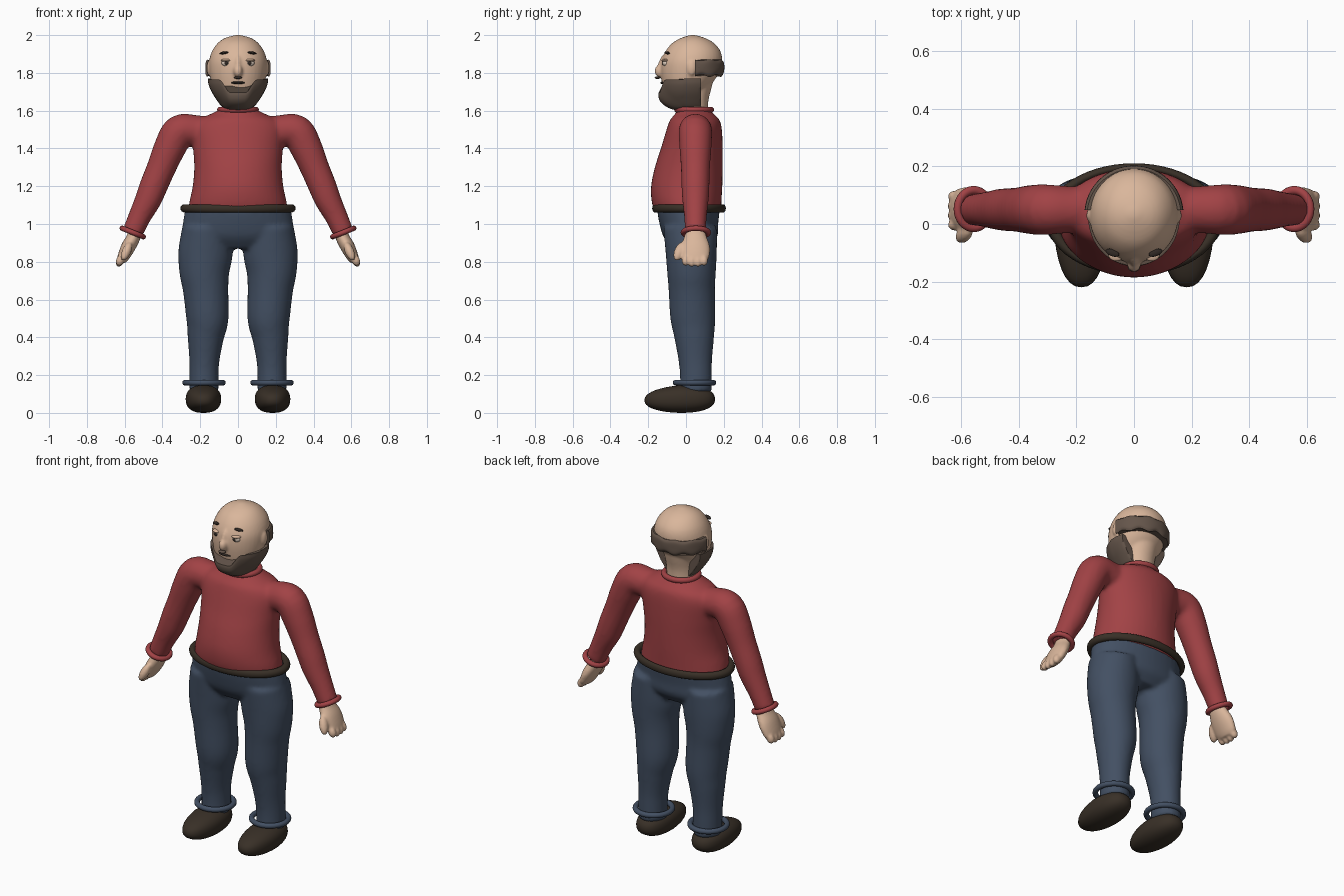
import bpy, bmesh, math
from mathutils import Vector, Matrix, Euler

cube = bpy.data.objects.get("Cube")
if cube:
    bpy.data.objects.remove(cube, do_unlink=True)


def material(name, *rgb):
    m = bpy.data.materials.new(name)
    m.use_nodes = True
    m.diffuse_color = (*rgb, 1)
    m.node_tree.nodes["Principled BSDF"].inputs["Base Color"].default_value = (*rgb, 1)
    return m


SKIN = material("skin", 0.70, 0.47, 0.33)
RED = material("red_wool", 0.36, 0.055, 0.06)
BLUE = material("blue_denim", 0.056, 0.08, 0.125)
LEATHER = material("dark_leather", 0.04, 0.029, 0.02)
HAIR = material("brown_hair", 0.13, 0.092, 0.07)
EYE = material("eye_white", 0.72, 0.60, 0.50)
DARK = material("dark_brown", 0.03, 0.022, 0.018)


def loft(bm, rings, n=40, steps=4):
    """Closed tube through rings (z, y_front, y_back, half_width, x), rounded between them."""
    pts = [Vector(r if len(r) == 5 else (*r, 0)) for r in rings]
    pts = [2 * pts[0] - pts[1]] + pts + [2 * pts[-1] - pts[-2]]
    loops = []
    for i in range(1, len(pts) - 2):
        a, b, c, d = pts[i - 1:i + 3]
        last = i == len(pts) - 3
        for k in range(steps + last):
            t = k / steps
            p = 0.5 * (2 * b + (c - a) * t + (2 * a - 5 * b + 4 * c - d) * t * t
                       + (3 * b - a - 3 * c + d) * t ** 3)
            v = 0.5 * ((c - a) + 2 * (2 * a - 5 * b + 4 * c - d) * t + 3 * (3 * b - a - 3 * c + d) * t * t)
            side = Vector((v[0], 0, -v[4])).normalized()
            mid = Vector((p[4], (p[1] + p[2]) / 2, p[0]))
            ry = (p[2] - p[1]) / 2
            loops.append([bm.verts.new(mid + side * (p[3] * math.cos(q)) + Vector((0, ry * math.sin(q), 0)))
                          for q in (2 * math.pi * j / n for j in range(n))])
    for lo, hi in zip(loops, loops[1:]):
        for j in range(n):
            bm.faces.new((lo[j], lo[(j + 1) % n], hi[(j + 1) % n], hi[j]))
    bm.faces.new(loops[0])
    bm.faces.new(loops[-1])


def blob(bm, centre, radii, rot=(0, 0, 0)):
    m = Matrix.LocRotScale(Vector(centre), Euler(rot), Vector(radii))
    bmesh.ops.create_uvsphere(bm, u_segments=28, v_segments=18, radius=1, matrix=m)


def part(name, mat, bm, voxel=0, smooth=5):
    bmesh.ops.recalc_face_normals(bm, faces=bm.faces)
    mesh = bpy.data.meshes.new(name)
    bm.to_mesh(mesh)
    bm.free()
    mesh.materials.append(mat)
    ob = bpy.data.objects.new(name, mesh)
    bpy.context.collection.objects.link(ob)
    bpy.ops.object.select_all(action='DESELECT')
    ob.select_set(True)
    bpy.context.view_layer.objects.active = ob
    bpy.ops.object.shade_smooth_by_angle(angle=math.radians(50))
    if voxel:
        for p in mesh.polygons:
            p.use_smooth = True
        r = ob.modifiers.new("blend", 'REMESH')
        r.mode, r.voxel_size, r.use_smooth_shade = 'VOXEL', voxel, True
        s = ob.modifiers.new("soften", 'SMOOTH')
        s.factor, s.iterations = 0.5, smooth
    return ob


def blob_part(name, mat, centre, radii, rot=(0, 0, 0)):
    bm = bmesh.new()
    blob(bm, centre, radii, rot)
    return part(name, mat, bm)


def band(name, mat, centre, rx, ry, thick, tilt=0):
    bpy.ops.mesh.primitive_torus_add(location=centre, rotation=(0, tilt, 0), major_radius=rx,
                                     minor_radius=thick, major_segments=56, minor_segments=14)
    ob = bpy.context.object
    ob.name = name
    ob.scale.y = ry / rx
    ob.data.materials.append(mat)
    bpy.ops.object.shade_smooth()


SIDES = (("left", 1), ("right", -1))

# Sweater: torso and both arms blended together
bm = bmesh.new()
loft(bm, [(1.06, -.165, .185, .265), (1.12, -.182, .188, .257), (1.2, -.185, .192, .24),
          (1.3, -.165, .194, .232), (1.4, -.133, .194, .238), (1.5, -.103, .19, .245),
          (1.55, -.085, .178, .215), (1.58, -.06, .15, .15), (1.61, -.04, .12, .09)])
arm = [(.12, 1.48, .08), (.23, 1.495, .082), (.31, 1.49, .088), (.358, 1.41, .085), (.405, 1.3, .077),
       (.447, 1.2, .074), (.475, 1.13, .07), (.52, 1.04, .06), (.558, .955, .055)]
for _, s in SIDES:
    loft(bm, [(z, .05 - r, .05 + r, r, s * x) for x, z, r in arm])
part("sweater", RED, bm, .012)
band("collar", RED, (0, .043, 1.605), .095, .09, .016)

# Trousers: hips and both legs blended together
bm = bmesh.new()
loft(bm, [(1.08, -.155, .18, .28), (1.0, -.14, .17, .292), (.93, -.118, .165, .295), (.87, -.07, .12, .2)])
for _, s in SIDES:
    loft(bm, [(z, f, b, w, s * x) for z, f, b, w, x in (
        (.98, -.12, .165, .13, .165), (.85, -.108, .163, .144, .172), (.75, -.1, .158, .133, .178),
        (.65, -.092, .153, .12, .171), (.5, -.083, .155, .112, .162), (.4, -.062, .148, .096, .171),
        (.28, -.04, .138, .08, .178), (.2, -.032, .137, .077, .18), (.11, -.032, .137, .077, .18))])
part("trousers", BLUE, bm, .012)
band("belt", LEATHER, (0, .016, 1.083), .283, .181, .022)

for side, s in SIDES:
    # Shoe: rounded, toe lower and narrower than the heel
    bm = bmesh.new()
    blob(bm, (0, 0, 0), (1, 1, 1))
    for v in bm.verts:
        c = Vector([math.copysign(abs(q) ** .85, q) for q in v.co])
        toe = max(0, -c.y)
        v.co = (s * .183 + c.x * (.094 - .014 * toe), -.033 + c.y * .187,
                .073 - .006 * toe + c.z * (.073 - .012 * toe))
    part(side + "_shoe", LEATHER, bm)
    band(side + "_ankle_cuff", BLUE, (s * .18, .045, .16), .1, .1, .015)
    band(side + "_wrist_cuff", RED, (s * .557, .052, .955), .06, .065, .014, -s * .38)

    # Hand: flat palm with thumb and finger lumps
    bm = bmesh.new()
    loft(bm, [(z, .05 - d, .05 + d, w, s * x) for x, z, w, d in (
        (.54, .98, .034, .045), (.553, .93, .036, .06), (.58, .88, .038, .076),
        (.605, .83, .032, .074), (.618, .805, .025, .062))])
    for k in range(4):
        blob(bm, (s * .623, -.003 + .033 * k, .808), (.022, .02, .04 - .006 * abs(k - 1.5)), (0, -s * .4, 0))
    blob(bm, (s * .59, -.035, .855), (.024, .027, .055), (-.35, -s * .4, 0))
    part(side + "_hand", SKIN, bm, .007, 4)

# Head: neck, skull, nose and ears blended together
bm = bmesh.new()
loft(bm, [(1.56, -.04, .115, .085), (1.65, -.035, .118, .085), (1.72, -.03, .135, .09), (1.78, -.02, .15, .1)])
loft(bm, [(1.65, -.08, .05, .06), (1.7, -.115, .095, .12), (1.76, -.129, .15, .143), (1.82, -.134, .182, .153),
          (1.87, -.128, .192, .152), (1.92, -.105, .18, .135), (1.96, -.07, .145, .105),
          (1.985, -.025, .1, .068), (2.0, .02, .05, .015)])
blob(bm, (0, -.137, 1.81), (.024, .03, .034))
blob(bm, (0, -.125, 1.845), (.016, .022, .05), (-.2, 0, 0))
for _, s in SIDES:
    blob(bm, (s * .152, .03, 1.825), (.014, .024, .04))
part("head", SKIN, bm, .008, 4)

# Beard: jaw shape, flat behind, with the top edge dipping below the mouth
bm = bmesh.new()
loft(bm, [(1.6, -.04, .1, .055), (1.62, -.085, .13, .085), (1.66, -.122, .16, .115), (1.7, -.14, .18, .14),
          (1.74, -.146, .19, .156), (1.77, -.145, .19, .159)], n=72)
for v in bm.verts:
    v.co.y = min(v.co.y, .08)
    if v.co.y < -.02:
        t = min(1, max(0, (abs(v.co.x) - .04) / .06))
        top = 1.695 + .07 * t * t * (3 - 2 * t)
        v.co.z = 1.6 + (v.co.z - 1.6) * (top - 1.6) / .17
part("beard", HAIR, bm)

# Hair: wavy band around the back of the head
bm = bmesh.new()
loft(bm, [(1.785, -.13, .192, .163), (1.8, -.135, .201, .171), (1.83, -.135, .203, .172),
          (1.855, -.135, .201, .17), (1.868, -.13, .192, .163)], n=96)
for v in bm.verts:
    a = math.atan2(v.co.x, v.co.y - .03)
    v.co.z += .007 * math.cos(10 * a) * (1 if v.co.z < 1.83 else -.5)
    v.co.y = max(v.co.y, .048)
part("hair_band", HAIR, bm)

# Face details
for side, s in SIDES:
    blob_part(side + "_eye", EYE, (s * .062, -.103, 1.852), (.025, .022, .019))
    blob_part(side + "_iris", DARK, (s * .062, -.119, 1.852), (.011, .008, .011))
    blob_part(side + "_eyelid", SKIN, (s * .062, -.105, 1.866), (.028, .024, .009))
    blob_part(side + "_eyebrow", DARK, (s * .075, -.1, 1.906), (.025, .012, .007), (0, s * .12, s * .35))
blob_part("mouth", DARK, (0, -.124, 1.748), (.038, .012, .007))
blob_part("moustache", HAIR, (0, -.15, 1.775), (.022, .016, .007))
